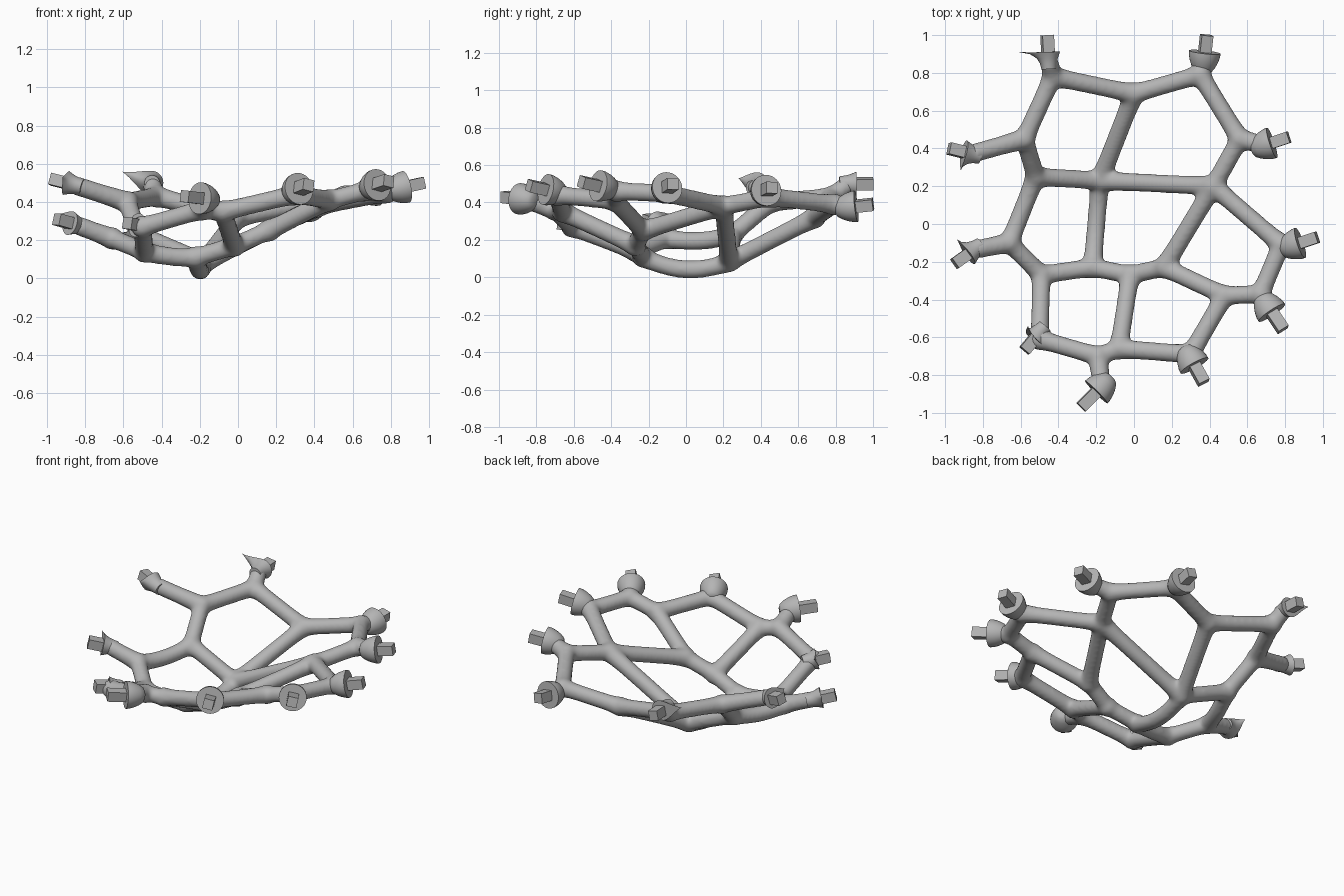
import bpy, bmesh, math
from mathutils import Vector, Matrix

cube = bpy.data.objects.get("Cube")
if cube:
    bpy.data.objects.remove(cube, do_unlink=True)

grey = bpy.data.materials.new("plain_grey")
grey.use_nodes = True
colour = (0.46, 0.46, 0.46, 1)
grey.diffuse_color = colour
grey.node_tree.nodes["Principled BSDF"].inputs["Base Color"].default_value = colour

# Joints of the bowl-shaped lattice
joints = {k: Vector(v) for k, v in {
    "A": (-.43, .78, .43), "B": (0, .69, .32), "C": (.35, .79, .39),
    "D": (.56, .45, .43), "E": (.42, .20, .38), "F": (-.18, .23, .085),
    "G": (-.52, .25, .23), "H": (-.58, .45, .40), "I": (-.66, -.10, .21),
    "J": (-.49, -.27, .14), "K": (-.22, -.23, .11), "L": (-.02, -.27, .17),
    "M": (.16, -.23, .25), "N": (.48, -.38, .41), "O": (.67, -.37, .46),
    "P": (.78, -.11, .45), "Q": (.30, -.69, .44), "R": (-.08, -.66, .35),
    "S": (-.19, -.70, .36), "T": (-.50, -.61, .27)}.items()}
struts = "AB BC CD DE EF FG GH HA BF GI IJ JK KF KL LM ME MN NO OP PE NQ QR RL RS ST TJ"
sag = {"KF": -.055, "GI": -.025, "JK": -.01}

# Stub ends: joint, face centre, peg tip, optional point of a stretched lip
ends = [
    ("C", (.375, .91, .38), (.385, 1.0, .39), None),
    ("D", (.73, .43, .465), (.82, .46, .48), None),
    ("P", (.88, -.10, .48), (.97, -.07, .50), None),
    ("O", (.73, -.47, .49), (.79, -.56, .51), None),
    ("Q", (.32, -.75, .47), (.37, -.84, .49), None),
    ("S", (-.20, -.89, .42), (-.28, -.97, .43), None),
    ("A", (-.455, .91, .50), (-.46, 1.0, .50), (-.61, .91, .56)),
    ("H", (-.90, .38, .50), (-.98, .40, .52), (-.92, .28, .53)),
    ("I", (-.88, -.16, .29), (-.95, -.21, .31), (-.94, -.08, .34)),
    ("T", (-.53, -.61, .28), (-.58, -.67, .29), (-.56, -.54, .31))]


def add_object(name, bm, smooth=True):
    mesh = bpy.data.meshes.new(name)
    bmesh.ops.recalc_face_normals(bm, faces=bm.faces)
    bm.to_mesh(mesh)
    bm.free()
    mesh.materials.append(grey)
    obj = bpy.data.objects.new(name, mesh)
    bpy.context.collection.objects.link(obj)
    if smooth:
        bpy.ops.object.select_all(action="DESELECT")
        obj.select_set(True)
        bpy.context.view_layer.objects.active = obj
        bpy.ops.object.shade_smooth_by_angle(angle=math.radians(40))
    return obj


def frame(axis, hint):
    z = axis.normalized()
    x = (hint - z * hint.dot(z)).normalized()
    return x, z.cross(x), z


def tube(bm, path):
    """Closed tube through (centre, radius) pairs."""
    x, y, z = frame(path[-1][0] - path[0][0], Vector((.31, .22, .93)))
    rings = []
    for c, r in path:
        rings.append([bm.verts.new(c + r * (math.cos(a) * x + math.sin(a) * y))
                      for a in (math.tau * i / 20 for i in range(20))])
    loft(bm, rings)


def loft(bm, rings):
    n = len(rings[0])
    for lo, hi in zip(rings, rings[1:]):
        for i in range(n):
            j = (i + 1) % n
            bm.faces.new((lo[i], lo[j], hi[j], hi[i]))
    bm.faces.new(rings[0][::-1])
    bm.faces.new(rings[-1])


# Lattice: flared tubes fused and softened at the joints
bm = bmesh.new()
for s in struts.split():
    a, b = joints[s[0]], joints[s[1]]
    path = []
    for i in range(13):
        t = i / 12
        dip = Vector((0, 0, sag.get(s, 0) * 4 * t * (1 - t)))
        path.append((a.lerp(b, t) + dip, .049 + .012 * abs(2 * t - 1) ** 5))
    tube(bm, path)
for p in joints.values():
    bmesh.ops.create_icosphere(bm, subdivisions=3, radius=.06,
                               matrix=Matrix.Translation(p))
for key, face, tip, lip in ends:
    face, tip = Vector(face), Vector(tip)
    stop = face - (tip - face).normalized() * .04
    tube(bm, [(joints[key], .056), (joints[key].lerp(stop, .5), .05), (stop, .05)])
lattice = add_object("lattice", bm)
fuse = lattice.modifiers.new("fuse", "REMESH")
fuse.mode = "VOXEL"
fuse.voxel_size = .011
fuse.use_smooth_shade = True
soften = lattice.modifiers.new("soften", "SMOOTH")
soften.factor = .5
soften.iterations = 16

# Cups with flat faces, and square pegs
round_cup = [(-.115, .025), (-.105, .045), (-.08, .062), (-.05, .075),
             (-.02, .083), (0, .084)]
lip_cup = [(-.09, .040), (-.06, .044), (-.035, .050), (-.015, .058), (0, .064)]
for key, face, tip, lip in ends:
    face, tip = Vector(face), Vector(tip)
    axis = tip - face
    reach = Vector(lip) - face if lip else Vector((0, 0, 1))
    x, y, z = frame(axis, reach)
    profile = lip_cup if lip else round_cup
    bm = bmesh.new()
    rings = []
    for k, (h, r) in enumerate(profile):
        pull = (k / (len(profile) - 1)) ** 3 if lip else 0
        ring = []
        for i in range(32):
            a = math.tau * i / 32
            w = pull * max(0, math.cos(a)) ** 3
            p = face + z * h + r * (math.cos(a) * x + math.sin(a) * y)
            ring.append(bm.verts.new(p.lerp(face + reach, w)))
        rings.append(ring)
    loft(bm, rings)
    add_object("end_cup_" + key.lower(), bm)

    px, py, pz = frame(axis, Vector((.2, .1, 1)))
    turn = Matrix((px, py, pz)).transposed().to_4x4()
    bm = bmesh.new()
    size = Matrix.Diagonal((.062, .062, axis.length + .04, 1))
    centre = face + axis * .5 - pz * .02
    bmesh.ops.create_cube(bm, size=1, matrix=Matrix.Translation(centre) @ turn @ size)
    add_object("peg_" + key.lower(), bm, smooth=False)
